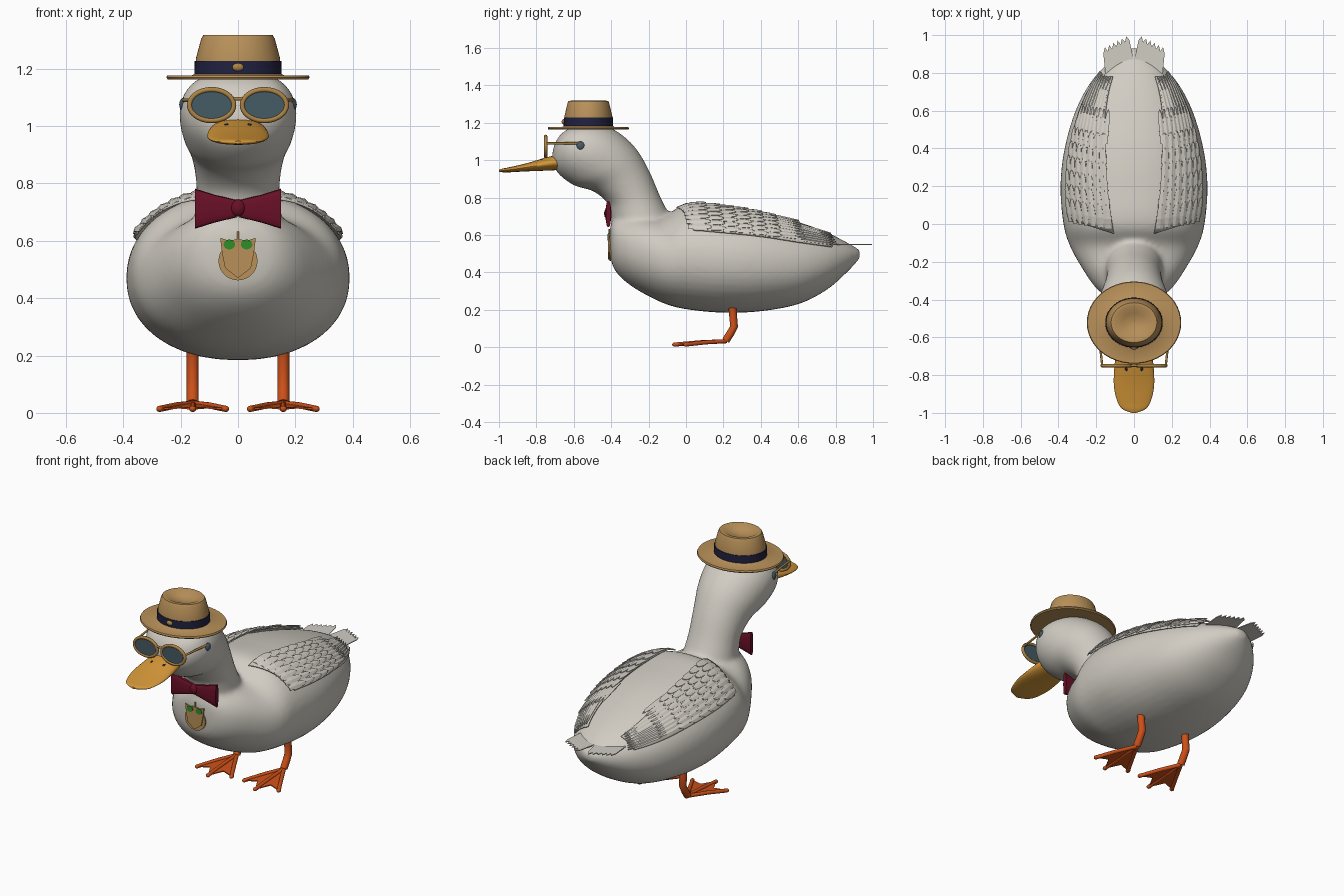
import bpy, bmesh
from math import sin, cos, pi, radians
from mathutils import Vector

if "Cube" in bpy.data.objects:
    bpy.data.objects.remove(bpy.data.objects["Cube"])


def material(name, *rgb):
    m = bpy.data.materials.new(name)
    m.use_nodes = True
    m.diffuse_color = (*rgb, 1)
    m.node_tree.nodes["Principled BSDF"].inputs["Base Color"].default_value = (*rgb, 1)
    return m


PLUMAGE = material("plumage grey", .64, .61, .55)
STRAW = material("straw tan", .48, .28, .1)
BILL = material("bill amber", .66, .31, .04)
ORANGE = material("leg orange", .6, .08, .01)
WINE = material("bow wine", .14, .005, .02)
NAVY = material("navy", .015, .015, .05)
GLASS = material("lens slate", .06, .105, .13)
GOLD = material("frame gold", .42, .23, .06)
GREEN = material("badge green", .03, .27, .02)
smooth_parts = []


def make(name, verts, faces, mat, mirror=False, solid=0, smooth=True):
    me = bpy.data.meshes.new(name)
    me.from_pydata([tuple(v) for v in verts], [], faces)
    bm = bmesh.new()
    bm.from_mesh(me)
    bmesh.ops.recalc_face_normals(bm, faces=bm.faces)
    bm.to_mesh(me)
    bm.free()
    me.materials.append(mat)
    ob = bpy.data.objects.new(name, me)
    bpy.context.collection.objects.link(ob)
    if solid:
        s = ob.modifiers.new("thickness", 'SOLIDIFY')
        s.thickness, s.offset = solid, 0
    if mirror:
        ob.modifiers.new("mirror", 'MIRROR')
    if smooth:
        smooth_parts.append(ob)
    return ob


def ring(c, a, b, n=32, e=2):
    """Superellipse around c with half axes a and b."""
    power = lambda v: abs(v) ** (2 / e) * (1 if v > 0 else -1)
    angles = [2 * pi * i / n for i in range(n)]
    return [Vector(c) + Vector(a) * power(cos(t)) + Vector(b) * power(sin(t)) for t in angles]


def loft(rings):
    n, last = len(rings[0]), len(rings) - 1
    faces = [(k*n + i, k*n + (i+1) % n, (k+1)*n + (i+1) % n, (k+1)*n + i)
             for k in range(last) for i in range(n)]
    faces += [tuple(range(n)), tuple(range(last * n, last * n + n))]
    return [v for r in rings for v in r], faces


def spline(rows, steps=6):
    """Catmull-Rom sampling of rows of numbers."""
    rows = [Vector(r) for r in rows]
    p = [rows[0]] + rows + [rows[-1]]
    out = []
    for a, b, c, d in zip(p, p[1:], p[2:], p[3:]):
        for t in [i / steps for i in range(steps)]:
            out.append(.5 * (2*b + (c - a)*t + (2*a - 5*b + 4*c - d)*t*t + (3*b - a - 3*c + d)*t**3))
    return out + [rows[-1]]


def tube(name, pts, r, mat, ref=(0, 0, 1), mirror=True):
    pts = [Vector(p) for p in pts]
    rings = []
    for i, p in enumerate(pts):
        t = (pts[min(i+1, len(pts)-1)] - pts[max(i-1, 0)]).normalized()
        a = t.cross(Vector(ref)).normalized()
        rings.append(ring(p, a * r, t.cross(a) * r, 12))
    return make(name, *loft(rings), mat, mirror)


def ball(name, c, s, mat, mirror=False):
    rings = [ring((c[0], c[1], c[2] + s[2]*cos(t)), (s[0]*sin(t), 0, 0), (0, s[1]*sin(t), 0), 20)
             for t in [radians(1 + 178*i/12) for i in range(13)]]
    return make(name, *loft(rings), mat, mirror)


def plate(name, outline, y, mat, mirror=False, thick=.008):
    pts = [[(x, y + d, z) for x, z in outline] for d in (0, -thick)]
    return make(name, *loft(pts), mat, mirror)


def oval(x, z, rx, rz):
    return [(x + rx*cos(2*pi*i/32), z + rz*sin(2*pi*i/32)) for i in range(32)]


# Body rows: y, half width, bottom, top
EXP = 2.15
body = spline([(-.408, .04, .51, .63), (-.39, .13, .43, .68), (-.34, .2, .365, .7), (-.25, .265, .3, .71),
               (-.12, .338, .235, .7), (0, .374, .203, .765), (.2, .39, .184, .755), (.4, .368, .192, .725),
               (.6, .31, .23, .67), (.75, .23, .305, .615), (.86, .13, .4, .56), (.93, .03, .475, .52)])
# Neck and head rows: front y z, back y z, half width
neck = spline([(-.34, .55, -.04, .6, .15), (-.395, .68, -.085, .7, .15), (-.42, .77, -.135, .8, .145),
               (-.5, .835, -.195, .94, .16), (-.6, .865, -.265, 1.06, .19), (-.685, .93, -.355, 1.145, .205),
               (-.715, 1, -.45, 1.19, .19), (-.705, 1.08, -.55, 1.195, .14), (-.67, 1.14, -.61, 1.18, .05)])
v1, f1 = loft([ring((0, y, (b+t)/2), (w, 0, 0), (0, 0, (t-b)/2), 40, EXP) for y, w, b, t in body])
v2, f2 = loft([ring((0, (fy+by)/2, (fz+bz)/2), (w, 0, 0), (0, (by-fy)/2, (bz-fz)/2))
               for fy, fz, by, bz, w in neck])
torso = make("body_and_head", v1 + v2, f1 + [tuple(i + len(v1) for i in f) for f in f2], PLUMAGE)
m = torso.modifiers.new("blend", 'REMESH')
m.mode, m.voxel_size, m.use_smooth_shade = 'VOXEL', .014, True
m = torso.modifiers.new("soften", 'SMOOTH')
m.factor, m.iterations = .5, 8


def on_back(y, phi, lift):
    """Point above the body at station y and elevation phi in degrees."""
    for a, b in zip(body, body[1:]):
        if b[0] >= y:
            break
    _, w, lo, hi = a.lerp(b, (y - a[0]) / (b[0] - a[0]))
    c, s = cos(radians(phi)) ** (2/EXP), sin(radians(phi)) ** (2/EXP)
    return Vector(((w + lift) * c, y, (lo + hi)/2 + ((hi - lo)/2 + lift) * s))


def grid(rows):
    n = len(rows[0])
    return [p for r in rows for p in r], [(k*n+i, k*n+i+1, k*n+n+i+1, k*n+n+i)
                                          for k in range(len(rows)-1) for i in range(n-1)]


# Wing shells
shell = []
for k in range(17):
    t = k / 16
    shell.append([on_back((-.05 + .09*(1-u))*(1-t) + .78*t, 27 + u*(48 - 14*t), .012)
                  for u in [i/10 for i in range(11)]])
make("wing_shell", *grid(shell), PLUMAGE, True, .008)


# Wing feathers: overlapping rows of rounded plates
def feathers(name, y, low, high, count, length):
    verts, faces = [], []
    half = (high - low) / count / 2
    for j in range(count):
        mid = low + half * (2*j + 1)
        rows = [[on_back(y + .04*(1 - j/count) + length*t, mid + s*half*w, .012 + .012*t + .003*(1 - abs(s)))
                 for s in (-1, -.5, 0, .5, 1)] for t, w in ((0, .8), (.4, 1), (.75, .9), (.92, .55), (1, .15))]
        v, f = grid(rows)
        faces += [tuple(i + len(verts) for i in q) for q in f]
        verts += v
    make(name, verts, faces, PLUMAGE, True, .004, False)


for k in range(6):
    feathers("wing_coverts", -.03 + .075*k, 28, 74 - k, 7, .13)
feathers("wing_secondaries", .42, 30, 70, 9, .18)
feathers("wing_primaries", .5, 29, 62, 8, .27)

# Tail fans with toothed ends
verts, faces = [], []
for i in range(6):
    def edge(t, out):
        root, tip = Vector((0, .86, .55)).lerp(Vector((.15, .78, .55)), t), \
            Vector((.03, 1, .55)).lerp(Vector((.165, .93, .55)), t)
        return root.lerp(tip, out)
    k = len(verts)
    verts += [edge(i/6, 0), edge((i+1)/6, 0), edge((i+1)/6, .82), edge((i+.5)/6, 1), edge(i/6, .82)]
    faces.append(tuple(range(k, k + 5)))
make("tail_feathers", verts, faces, PLUMAGE, True, .005, False)

# Bill
rows = spline([(-.64, .08, .99, .04), (-.72, .1, .983, .038), (-.85, .107, .962, .022),
               (-.94, .088, .949, .014), (-.98, .06, .945, .01), (-1, .012, .943, .005)])
make("bill", *loft([ring((0, y, z), (w, 0, 0), (0, 0, h)) for y, w, z, h in rows]), BILL)
ball("nostril", (.04, -.765, 1.003), (.008, .013, .006), NAVY, True)

# Eyes
ball("eye_rim", (.183, -.562, 1.075), (.016, .029, .029), NAVY, True)
ball("eye", (.188, -.562, 1.075), (.017, .024, .024), GLASS, True)

# Spectacles
rim = []
for i in range(40):
    d = Vector((cos(2*pi*i/40), 0, sin(2*pi*i/40)))
    rim.append(ring((.092 + .077*d.x, -.75, 1.073 + .054*d.z), d*.009, (0, .009, 0), 10))
v, f = loft(rim + rim[:1])
make("spectacle_rim", v, f[:-2], GOLD, True)
plate("lens", oval(.092, 1.073, .076, .053), -.747, GLASS, True)
tube("spectacle_arm", [(.168, -.75, 1.09), (.178, -.66, 1.09), (.19, -.57, 1.09)], .006, GOLD)
tube("spectacle_bridge", [(-.025, -.75, 1.095), (.025, -.75, 1.095)], .006, GOLD, mirror=False)


# Hat, turned with an oval section
def turned(name, profile, mat):
    make(name, *loft([ring((0, -.522, z), (r, 0, 0), (0, r*.87, 0), 48) for r, z in profile]), mat)


turned("hat", [(.1, 1.163), (.245, 1.163), (.25, 1.169), (.246, 1.177), (.16, 1.177), (.148, 1.184),
               (.147, 1.235), (.128, 1.305), (.121, 1.317), (.1, 1.318), (.06, 1.297), (.01, 1.288)], STRAW)
turned("hat_band", [(.146, 1.182), (.152, 1.182), (.151, 1.227), (.145, 1.227)], NAVY)
ball("hat_button", (0, -.655, 1.205), (.02, .01, .014), GOLD)

# Bow tie
make("bow_loop", *loft([ring((x, -.415, .712), (0, d, 0), (0, 0, h), 16, 3)
                        for x, d, h in ((.005, .012, .03), (.08, .016, .048), (.15, .013, .07))]), WINE, True)
ball("bow_knot", (0, -.418, .714), (.027, .02, .03), WINE)

# Chest badge
plate("badge_disc", oval(0, .53, .068, .068), -.402, STRAW)
half = [(0, .47), (.045, .505), (.056, .56), (.062, .61), (.03, .6), (0, .607)]
plate("badge_shield", half + [(-x, z) for x, z in half[-2:0:-1]], -.409, STRAW)
plate("badge_spot", oval(.03, .587, .02, .017), -.416, GREEN, True, .004)
tube("badge_pin", [(0, -.41, .6), (0, -.41, .632)], .004, GOLD, (1, 0, 0), False)

# Legs and webbed feet
X = .158
tube("leg", [(X, .243, .25), (X, .25, .19), (X, .257, .11), (X, .235, .07), (X, .212, .035)],
     .021, ORANGE, (1, 0, 0))
heel = Vector((X, .215, .032))
tips = [Vector((X + dx, y, .014)) for dx, y in ((-.115, 0), (0, -.06), (.115, 0))]
for tip in tips:
    tube("toe", [heel, heel.lerp(tip, .5) + Vector((0, 0, .003)), tip], .011, ORANGE)
    ball("toe_tip", tip, (.012, .014, .011), ORANGE, True)
dips = [((a + b)/2).lerp(heel, .22) for a, b in zip(tips, tips[1:])]
make("foot_web", [heel, tips[0], dips[0], tips[1], dips[1], tips[2]],
     [(0, i, i+1) for i in range(1, 5)], ORANGE, True, .006, False)

# Smooth shading with sharp edges kept
bpy.ops.object.select_all(action='DESELECT')
for ob in smooth_parts:
    ob.select_set(True)
bpy.context.view_layer.objects.active = torso
bpy.ops.object.shade_smooth_by_angle(angle=radians(40))
